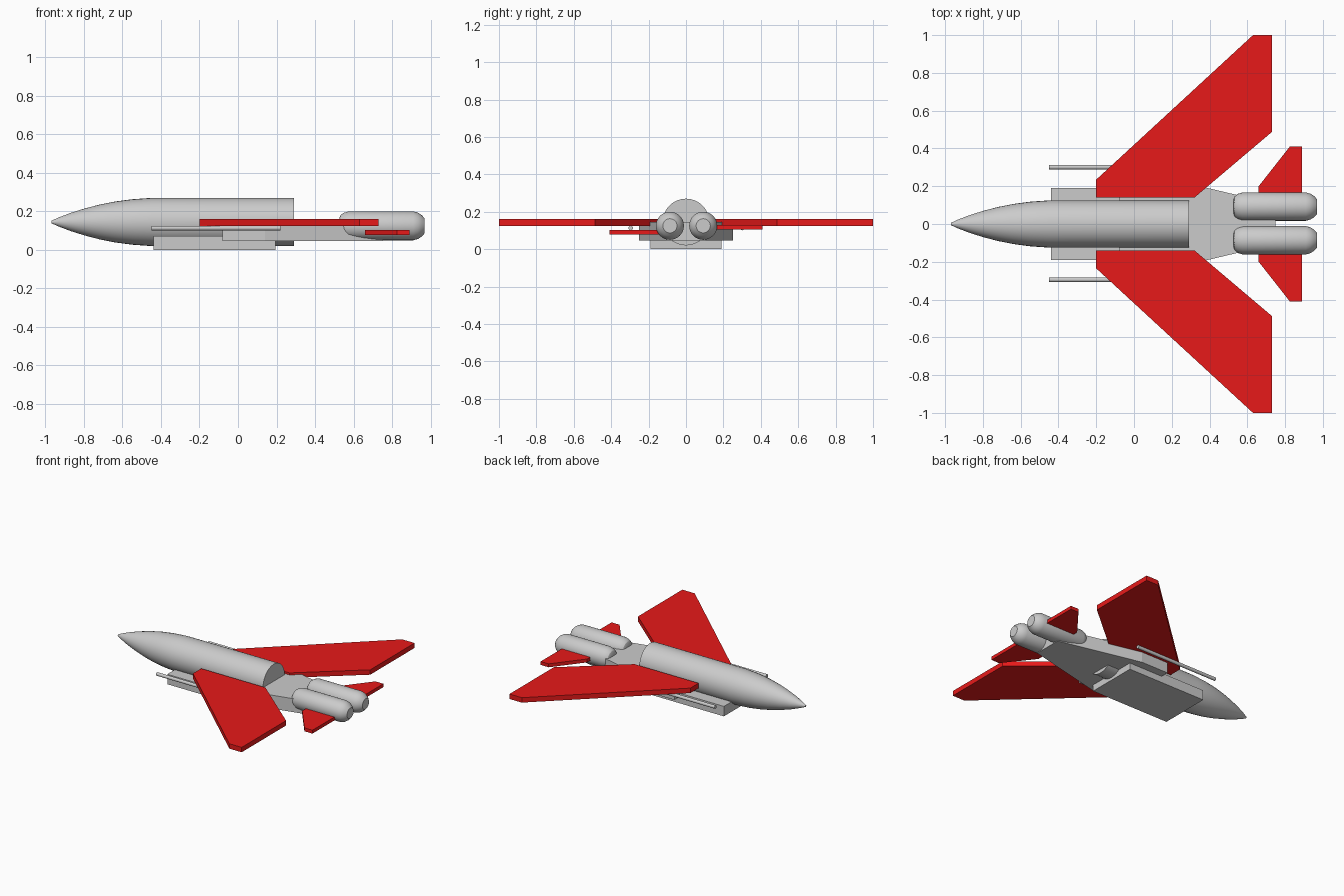
import bpy, bmesh, math

if "Cube" in bpy.data.objects:
    bpy.data.objects.remove(bpy.data.objects["Cube"])


def finish(bm, name, material=None, smooth=False):
    bmesh.ops.recalc_face_normals(bm, faces=bm.faces)
    mesh = bpy.data.meshes.new(name)
    bm.to_mesh(mesh)
    bm.free()
    obj = bpy.data.objects.new(name, mesh)
    bpy.context.collection.objects.link(obj)
    if material:
        mesh.materials.append(material)
    if smooth:
        bpy.ops.object.select_all(action='DESELECT')
        obj.select_set(True)
        bpy.context.view_layer.objects.active = obj
        bpy.ops.object.shade_smooth_by_angle(angle=math.radians(25))
    return obj


def lathe(name, profile, y, z, sides=32):
    """Round body along x from (x, radius) pairs, closed at both ends."""
    bm = bmesh.new()
    rings = []
    for x, r in profile:
        rings.append([bm.verts.new((x, y + r * math.cos(2 * math.pi * i / sides),
                                    z + r * math.sin(2 * math.pi * i / sides)))
                      for i in range(sides)])
    for a, b in zip(rings, rings[1:]):
        for i in range(sides):
            j = (i + 1) % sides
            bm.faces.new((a[i], a[j], b[j], b[i]))
    bm.faces.new(rings[0])
    bm.faces.new(rings[-1])
    return finish(bm, name, smooth=True)


def plate(name, outline, z0, z1, side=1, material=None):
    """Flat slab from an (x, y) outline; side=-1 mirrors it across y."""
    bm = bmesh.new()
    face = bm.faces.new([bm.verts.new((x, y * side, z0)) for x, y in outline])
    out = bmesh.ops.extrude_face_region(bm, geom=[face])
    top = [v for v in out['geom'] if isinstance(v, bmesh.types.BMVert)]
    bmesh.ops.translate(bm, verts=top, vec=(0, 0, z1 - z0))
    return finish(bm, name, material)


red = bpy.data.materials.new("wing_red")
red.diffuse_color = (0.8, 0.01, 0.01, 1)
red.use_nodes = True
red.node_tree.nodes["Principled BSDF"].inputs["Base Color"].default_value = red.diffuse_color

# Fuselage with pointed nose
lathe("fuselage", [(-0.97, 0.006), (-0.93, 0.024), (-0.87, 0.047), (-0.8, 0.069),
                   (-0.72, 0.09), (-0.64, 0.106), (-0.55, 0.118), (-0.45, 0.125),
                   (0.29, 0.125)], 0, 0.145)

# Tapered rear hull and belly intake box
half = [(-0.08, 0.25), (0.14, 0.25), (0.75, 0.105)]
plate("rear_hull", half + [(x, -y) for x, y in reversed(half)], 0.047, 0.145)
plate("belly_intake", [(-0.44, -0.19), (0.195, -0.19), (0.195, 0.19), (-0.44, 0.19)], 0, 0.073)

# Mirrored parts
wing = [(-0.2, 0.14), (-0.2, 0.235), (0.63, 1.0), (0.73, 1.0), (0.73, 0.487), (0.32, 0.14)]
tail = [(0.66, 0.1), (0.66, 0.2), (0.825, 0.41), (0.89, 0.41), (0.89, 0.1)]
engine = [(0.527, 0.042), (0.533, 0.056), (0.548, 0.067), (0.575, 0.075),
          (0.91, 0.075), (0.935, 0.068), (0.955, 0.055), (0.97, 0.038)]
for side, tag in ((1, "left"), (-1, "right")):
    plate("wing_" + tag, wing, 0.124, 0.16, side, red)
    tail_z = 0.105 if side > 0 else 0.078
    plate("tail_fin_" + tag, tail, tail_z, tail_z + 0.025, side, red)
    lathe("engine_" + tag, engine, side * 0.089 + 0.003, 0.125)
    lathe("gun_rod_" + tag, [(-0.45, 0.012), (0.22, 0.012)], side * 0.298 + 0.003, 0.113, 16)
